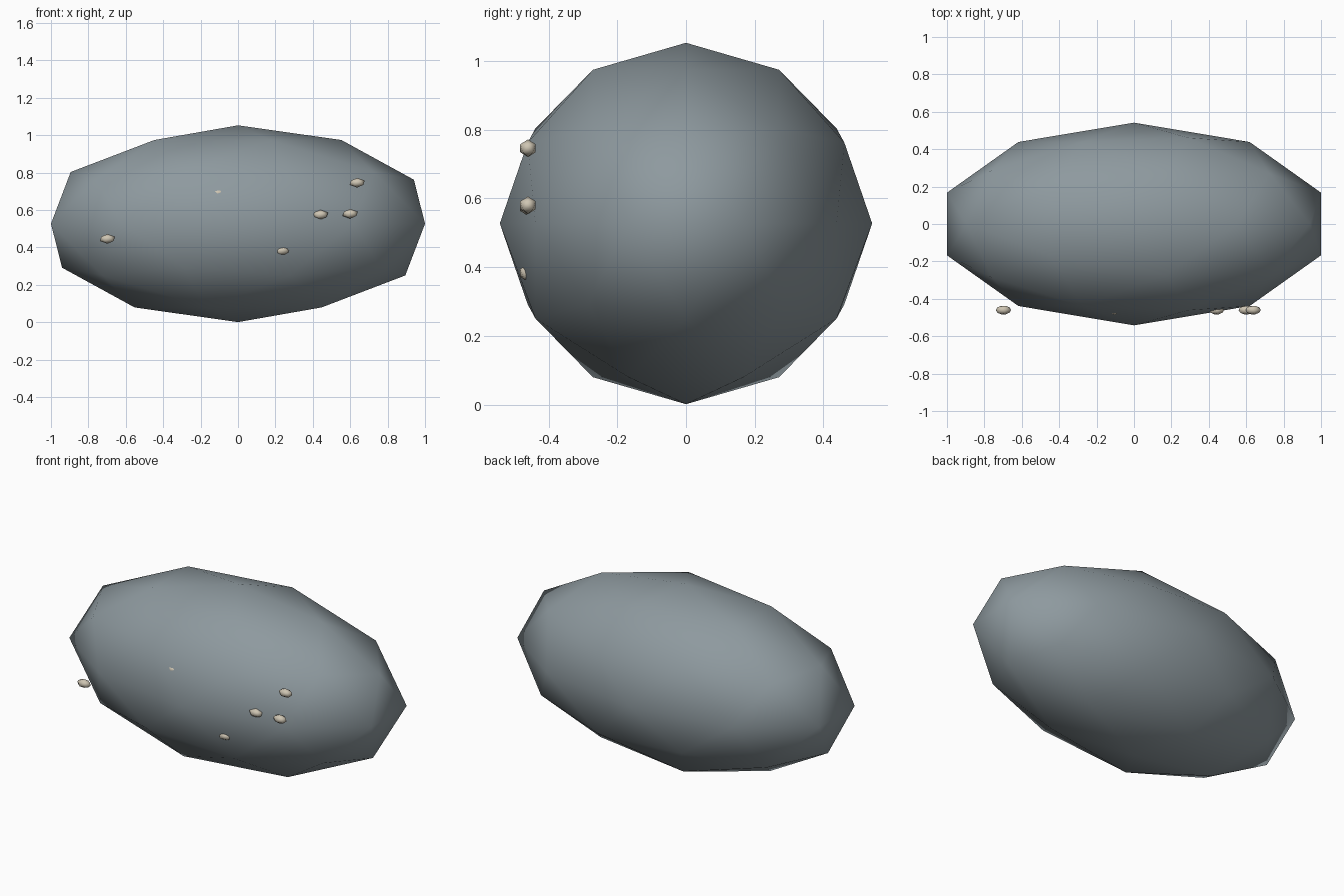
import bpy

if "Cube" in bpy.data.objects:
    bpy.data.objects.remove(bpy.data.objects["Cube"])


def material(name, rgb):
    m = bpy.data.materials.new(name)
    m.diffuse_color = (*rgb, 1.0)
    m.use_nodes = True
    m.node_tree.nodes["Principled BSDF"].inputs["Base Color"].default_value = m.diffuse_color
    return m


stone = material("slate grey", (0.27, 0.32, 0.345))
shell = material("pale shell", (0.62, 0.56, 0.45))


def faceted_ball(name, centre, radii, detail, mat):
    """Smooth-shaded icosphere stretched to the given radii."""
    bpy.ops.mesh.primitive_ico_sphere_add(subdivisions=detail, radius=1, location=centre)
    ob = bpy.context.object
    ob.name = name
    for v in ob.data.vertices:
        v.co = [c * r for c, r in zip(v.co, radii)]
    ob.data.materials.append(mat)
    bpy.ops.object.shade_smooth()
    return ob


# Main boulder
faceted_ball("boulder", (0, 0, 0.527), (1.0515, 0.542, 0.526), 2, stone)

# Small shells along the front side, some half buried (x, z)
spots = [(-0.698, 0.446), (0.235, 0.383), (0.441, 0.575),
         (0.60, 0.58), (0.637, 0.746), (-0.108, 0.69)]
for i, (x, z) in enumerate(spots):
    faceted_ball(f"barnacle_{i + 1}", (x, -0.46, z), (0.0455, 0.0265, 0.0258), 1, shell)
